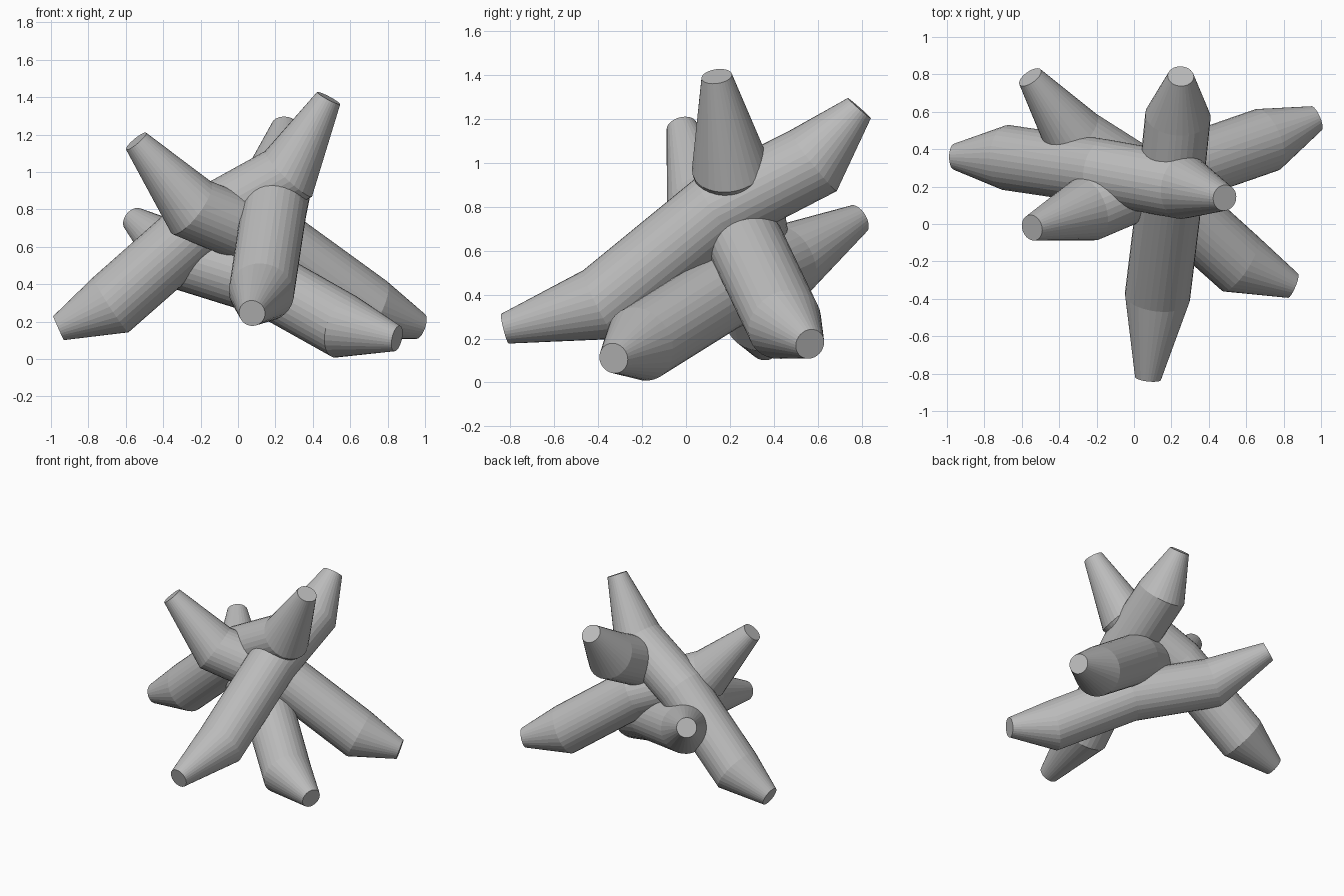
import bpy
import bmesh
from math import cos, sin, tau
from mathutils import Vector

SIDES = 32
END_RADIUS = 0.07
BODY_RADIUS = 0.175

cube = bpy.data.objects.get("Cube")
if cube:
    bpy.data.objects.remove(cube, do_unlink=True)

grey = bpy.data.materials.new("plain_grey")
grey.use_nodes = True
grey.diffuse_color = (0.5, 0.5, 0.5, 1)
grey.node_tree.nodes["Principled BSDF"].inputs["Base Color"].default_value = grey.diffuse_color


def bent_rod(name, path):
    """Sweep a round section along five points, narrowing at both ends."""
    points = [Vector(p) for p in path]
    radii = [END_RADIUS, BODY_RADIUS, BODY_RADIUS, BODY_RADIUS, END_RADIUS]
    steps = [(b - a).normalized() for a, b in zip(points, points[1:])]
    tangents = [steps[0]] + [(a + b).normalized() for a, b in zip(steps, steps[1:])] + [steps[-1]]
    bm = bmesh.new()
    rings = []
    side = tangents[0].orthogonal()
    for point, radius, tangent in zip(points, radii, tangents):
        # carry the section along without twisting
        side = (side - tangent * side.dot(tangent)).normalized()
        up = tangent.cross(side)
        rings.append([bm.verts.new(point + radius * (cos(tau * i / SIDES) * side + sin(tau * i / SIDES) * up))
                      for i in range(SIDES)])
    for low, high in zip(rings, rings[1:]):
        for i in range(SIDES):
            j = (i + 1) % SIDES
            bm.faces.new((low[i], low[j], high[j], high[i]))
    # flat end caps
    bm.faces.new(rings[0][::-1])
    bm.faces.new(rings[-1])
    mesh = bpy.data.meshes.new(name)
    bm.to_mesh(mesh)
    bm.free()
    mesh.materials.append(grey)
    bpy.context.collection.objects.link(bpy.data.objects.new(name, mesh))


# four crossing rods
bent_rod("rising_rod", [(-0.96, 0.36, 0.165), (-0.68, 0.355, 0.29), (-0.17, 0.28, 0.74),
                        (0.27, 0.2, 0.99), (0.485, 0.14, 1.395)])
bent_rod("front_to_back_rod", [(0.075, -0.825, 0.245), (0.125, -0.39, 0.355), (0.19, 0.14, 0.785),
                               (0.235, 0.58, 1.01), (0.25, 0.79, 1.25)])
bent_rod("falling_rod", [(-0.545, -0.02, 1.165), (-0.25, 0.08, 0.81), (0.22, 0.28, 0.62),
                         (0.71, 0.45, 0.265), (0.975, 0.565, 0.175)])
bent_rod("low_rod", [(-0.555, 0.785, 0.745), (-0.32, 0.46, 0.55), (0.165, 0.15, 0.40),
                     (0.565, -0.21, 0.175), (0.85, -0.33, 0.11)])
